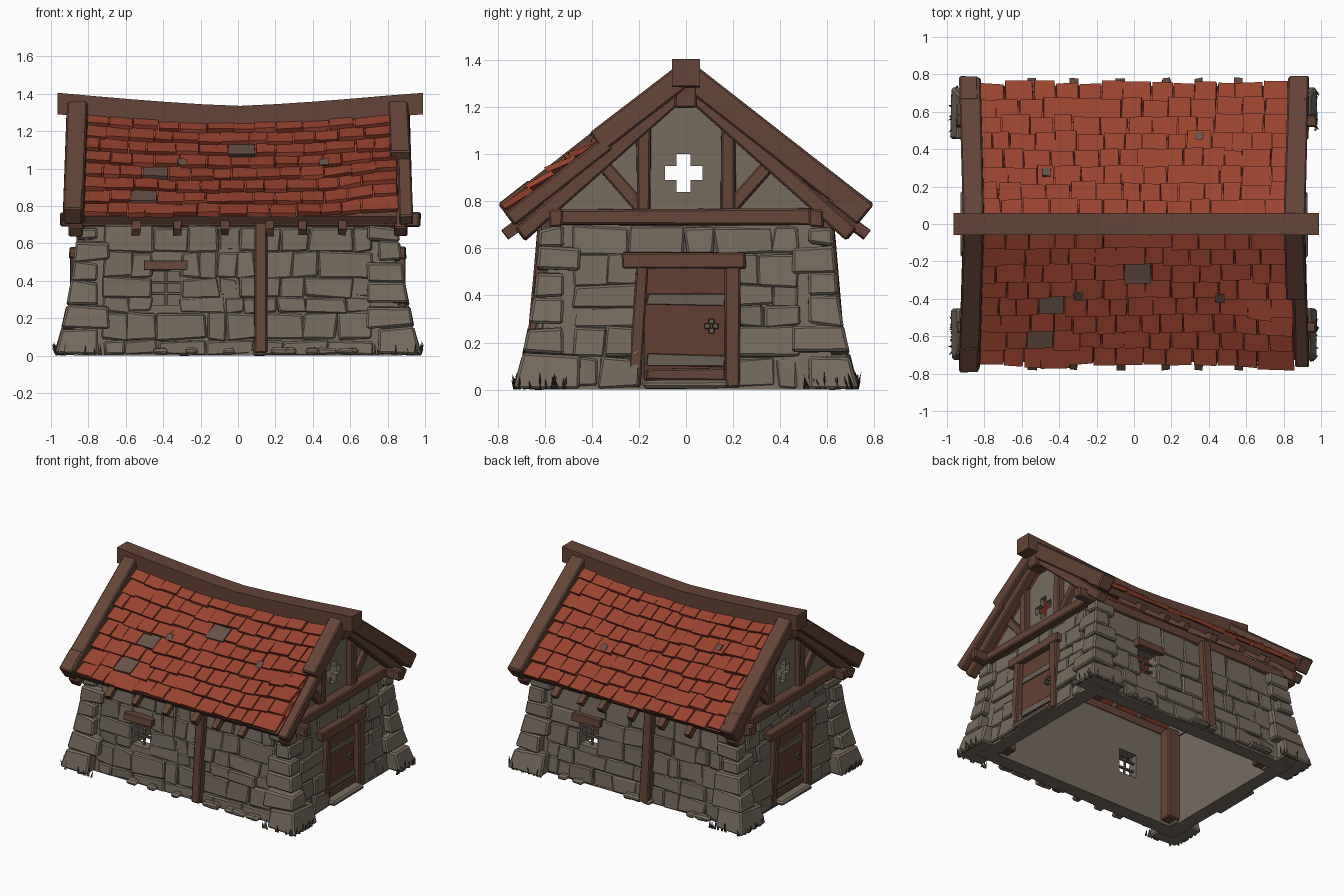
import bpy, bmesh, math, random
from mathutils import Vector

random.seed(4)
if "Cube" in bpy.data.objects:
    bpy.data.objects.remove(bpy.data.objects["Cube"])


def material(name, hexcode):
    rgb = [int(hexcode[i:i + 2], 16) / 255 for i in (0, 2, 4)]
    col = [c / 12.92 if c < 0.04 else ((c + 0.055) / 1.055) ** 2.4 for c in rgb] + [1]
    m = bpy.data.materials.new(name)
    m.use_nodes = True
    m.diffuse_color = col
    bsdf = m.node_tree.nodes["Principled BSDF"]
    bsdf.inputs["Base Color"].default_value = col
    bsdf.inputs["Roughness"].default_value = 0.9
    return m


STONE = material("stone", "766B5F")
WOOD = material("timber", "644437")
DOOR = material("door planks", "633F33")
TILE = material("clay tile", "99442E")
PATCH = material("grey patch tile", "675247")
IRON = material("weathered iron", "6A5F54")
GRASS = material("dry grass", "3E392C")


def block(bm, f, u, v, w, jit=0.0, mat=0):
    """Six-sided block whose corners pass through the mapping f(u, v, w)."""
    r = lambda: random.uniform(-jit, jit)
    p = [bm.verts.new(f(a + r(), b + r(), c + r() * 0.7)) for a in u for b in v for c in w]
    for q in ((0, 1, 3, 2), (4, 6, 7, 5), (0, 4, 5, 1), (2, 3, 7, 6), (0, 2, 6, 4), (1, 5, 7, 3)):
        bm.faces.new([p[i] for i in q]).material_index = mat


def prism(bm, pts, x0, x1):
    """Outline in the y-z plane, extruded along x."""
    a = [bm.verts.new((x0, y, z)) for y, z in pts]
    b = [bm.verts.new((x1, y, z)) for y, z in pts]
    bm.faces.new(a)
    bm.faces.new(b[::-1])
    for i in range(len(pts)):
        j = (i + 1) % len(pts)
        bm.faces.new((a[i], b[i], b[j], a[j]))


def emit(name, bm, mats, bevel=0.0):
    if bevel:
        bmesh.ops.bevel(bm, geom=bm.edges[:], offset=bevel, segments=1,
                        affect='EDGES', clamp_overlap=True)
    bmesh.ops.recalc_face_normals(bm, faces=bm.faces[:])
    me = bpy.data.meshes.new(name)
    bm.to_mesh(me)
    bm.free()
    for m in mats:
        me.materials.append(m)
    ob = bpy.data.objects.new(name, me)
    bpy.context.collection.objects.link(ob)
    return ob


def cut(ob, cutter):
    mod = ob.modifiers.new("cut", 'BOOLEAN')
    mod.object, mod.operation, mod.solver = cutter, 'DIFFERENCE', 'EXACT'
    bpy.context.view_layer.objects.active = ob
    bpy.ops.object.modifier_apply(modifier=mod.name)
    bpy.data.objects.remove(cutter)


# Mappings: the building repeats when turned half round (r = 1 or -1)
def long_wall(r):
    return lambda u, z, o: (r * u, -r * (0.63 - 0.086 * z + o), z)


def door_wall(r):
    return lambda u, z, o: (r * (0.88 - 0.086 * z + o), r * u, z)


def upright(r, x):
    return lambda u, z, o: (r * (x + o), r * u, z)


def plain(x, y, z):
    return (x, y, z)


ANG = math.atan(0.78)


def slope(r, lift=0.0, s0=0.0, bump=0.0):
    """x along the ridge, s down the slope, n out of the roof, with a sag."""
    def f(x, s, n):
        n += lift * (s - s0)
        n += bump * max(0, 1 - ((x - 0.82) / 0.3) ** 2) * max(0, 1 - ((s - 0.75) / 0.35) ** 2)
        sag = 0.055 * max(0, 1 - (x / 0.82) ** 2) * max(0, 1 - s)
        return (r * x * (0.985 + 0.025 * s), -r * (s * math.cos(ANG) + n * math.sin(ANG)),
                1.343 - s * math.sin(ANG) + n * math.cos(ANG) - sag)
    return f


# Hollow wall core with window openings and door niches
bm = bmesh.new()
loops = [[bm.verts.new((sx * x, sy * y, z)) for sx, sy in ((1, 1), (-1, 1), (-1, -1), (1, -1))]
         for x, y, z in ((0.88, 0.63, 0), (0.82, 0.57, 0.7), (0.775, 0.525, 0.7), (0.775, 0.525, 0))]
for k in range(4):
    a, b = loops[k], loops[(k + 1) % 4]
    for i in range(4):
        j = (i + 1) % 4
        bm.faces.new((a[i], a[j], b[j], b[i]))
walls = emit("wall_core", bm, [STONE])
bm = bmesh.new()
for r in (1, -1):
    block(bm, long_wall(r), (-0.46, -0.31), (0.27, 0.45), (-0.3, 0.2))
    block(bm, upright(r, 0.82), (-0.185, 0.185), (0.02, 0.54), (0, 0.2))
cut(walls, emit("opening_cutter", bm, []))

# Gable walls with a cross-shaped opening
bm = bmesh.new()
for r in (1, -1):
    prism(bm, [(-0.57, 0.68), (0.57, 0.68), (0.57, 0.78), (0, 1.24), (-0.57, 0.78)], r * 0.765, r * 0.80)
gables = emit("gable_walls", bm, [STONE])
a, b = 0.03, 0.08
cross = [(a, a), (a, b), (-a, b), (-a, a), (-b, a), (-b, -a),
         (-a, -a), (-a, -b), (a, -b), (a, -a), (b, -a), (b, a)]
bm = bmesh.new()
prism(bm, [(y - 0.01, z + 0.92) for y, z in cross], -1, 1)
cut(gables, emit("cross_cutter", bm, []))


# Rough stone facing laid in courses, leaving openings free
def facing(bm, f, half, hole):
    z = 0.0
    while z < 0.66:
        z1 = min(z + random.uniform(0.08, 0.15), 0.69)
        if z1 > 0.62:
            z1 = 0.69
        spans = [(-half, half)]
        if z < hole[3] - 0.02 and z1 > hole[2] + 0.02:
            spans = [(-half, hole[0]), (hole[1], half)]
        for u, end in spans:
            while u < end - 0.01:
                u1 = u + random.uniform(0.09, 0.27)
                if end - u1 < 0.08:
                    u1 = end
                block(bm, f, (u + 0.001, u1 - 0.001), (max(z, 0.008) + 0.001, z1 - 0.001),
                      (-0.03, random.uniform(0.004, 0.026)), 0.012)
                u = u1
        z = z1


bm = bmesh.new()
for r in (1, -1):
    facing(bm, long_wall(r), 0.72, (-0.46, -0.31, 0.27, 0.45))
    facing(bm, door_wall(r), 0.48, (-0.2, 0.2, 0, 0.54))
emit("stone_facing", bm, [STONE], 0.008)

# Battered corner piers, flaring towards the ground
bm = bmesh.new()
for sx in (1, -1):
    for sy in (1, -1):
        z = 0.0
        for h in (0.15, 0.12, 0.13, 0.1, 0.11, 0.08):
            ix, iy = random.choice(((0.69, 0.52), (0.75, 0.45)))

            def pier(u, v, w):
                return (sx * (ix + u * (0.98 - 0.28 * w + 0.15 * w * w - ix)),
                        sy * (iy + v * (0.735 - 0.30 * w + 0.2 * w * w - iy)), max(w, 0.004))
            block(bm, pier, (0, 1), (0, 1), (z + 0.002, z + h - 0.002), 0.02)
            z += h
emit("corner_piers", bm, [STONE], 0.011)

# Loose stones along the foot of the long walls, and door steps
bm = bmesh.new()
for r in (1, -1):
    for i in range(9):
        u, w = random.uniform(-0.62, 0.62), random.uniform(0.03, 0.06)
        block(bm, long_wall(r), (u - w, u + w), (0.006, 0.04), (0, 0.06), 0.006)
    block(bm, door_wall(r), (-0.18, 0.18), (0.004, 0.04), (-0.05, 0.05), 0.004)
emit("foot_stones_and_door_steps", bm, [STONE], 0.012)

# Doors with bands and pulls
bm = bmesh.new()
for r in (1, -1):
    f = upright(r, 0.835)
    block(bm, f, (-0.18, 0.18), (0.04, 0.53), (-0.03, 0.016))
    for z in (0.1, 0.36):
        block(bm, f, (-0.165, 0.165), (z, z + 0.05), (0, 0.026), 0.006, 1)
    for u, z in ((0.09, 0.27), (0.125, 0.27), (0.108, 0.29), (0.108, 0.25)):
        block(bm, f, (u - 0.012, u + 0.012), (z - 0.012, z + 0.012), (0, 0.035), 0, 1)
emit("doors", bm, [DOOR, IRON], 0.003)

bm = bmesh.new()
for r in (1, -1):
    f = upright(r, 0.84)
    left = lambda u, z, o: f(u + 0.07 * (z - 0.5), z, o)
    block(bm, left, (-0.215, -0.16), (0.01, 0.53), (-0.03, 0.055), 0.004)
    block(bm, f, (0.165, 0.23), (0.01, 0.53), (-0.03, 0.055), 0.004)
    block(bm, f, (-0.275, 0.255), (0.52, 0.58), (-0.03, 0.06), 0.008)
    block(bm, f, (-0.17, 0.17), (0.04, 0.09), (-0.03, 0.024), 0.003)
emit("door_frames", bm, [WOOD], 0.007)

# Window lintels and grilles
bm = bmesh.new()
for r in (1, -1):
    f = long_wall(r)
    block(bm, f, (-0.5, -0.27), (0.455, 0.51), (-0.03, 0.055), 0.005, 1)
    block(bm, f, (-0.392, -0.378), (0.26, 0.46), (-0.05, -0.035))
    for z in (0.325, 0.385):
        block(bm, f, (-0.47, -0.3), (z, z + 0.014), (-0.052, -0.034))
emit("window_lintels_and_grilles", bm, [IRON, WOOD], 0.002)

# Wall posts, plates, tie beams and inner corner posts
bm = bmesh.new()
for r in (1, -1):
    block(bm, long_wall(r), (0.085, 0.16), (0.012, 0.72), (-0.03, 0.06), 0.006)
    block(bm, plain, (-0.95, 0.975), (r * 0.52, r * 0.585), (0.69, 0.765), 0.005)
    block(bm, upright(r, 0.8), (-0.58, 0.57), (0.70, 0.767), (-0.02, 0.075), 0.005)
    for s in (1, -1):
        block(bm, plain, (r * 0.68, r * 0.785), (s * 0.44, s * 0.535), (0.02, 0.72))
emit("wall_timbers", bm, [WOOD], 0.008)

# Gable timbers: uprights and outward braces
bm = bmesh.new()
for r in (1, -1):
    g = upright(r, 0.8)
    for s in (1, -1):
        block(bm, g, (s * 0.15, s * 0.21), (0.75, 1.13), (-0.02, 0.045), 0.005)
        p, d = Vector((s * 0.185, 0.765)), Vector((s * 0.66, 0.75))
        q = Vector((-d.y, d.x))

        def brace(t, w, o):
            c = p + d * t + q * w
            return g(c.x, c.y, o)
        block(bm, brace, (0, 0.29), (-0.029, 0.029), (-0.02, 0.035), 0.003)
    block(bm, g, (-0.047, 0.047), (1.2, 1.31), (-0.1, 0.11), 0.004)
emit("gable_timbers", bm, [WOOD], 0.007)

# Roof underside, eave boards and rafter ends
bm = bmesh.new()
for r in (1, -1):
    f = slope(r)
    for i in range(8):
        block(bm, f, (-0.84 + 0.21 * i, -0.63 + 0.21 * i), (0, 0.935), (-0.045, -0.02), 0, 1)
    block(bm, f, (-0.84, 0.84), (0.91, 0.95), (-0.065, -0.02))
    for x in (-0.54, -0.32, -0.07, 0.17, 0.34, 0.55):
        block(bm, f, (r * x - 0.022, r * x + 0.022), (0.72, 1.025), (-0.09, -0.045), 0.005)
emit("roof_underside_and_rafters", bm, [WOOD, TILE])

# Overlapping clay tiles, a few greyed, heaved up at one corner of the front slope
bm = bmesh.new()
worn = [(-0.5, 0.6), (-0.5, 0.78), (-0.03, 0.28)]
STEP = 0.114
for r in (1, -1):
    heave = 0.045 if r == 1 else 0
    for row in range(8):
        s0 = 0.04 + STEP * row
        x = -0.84
        while x < 0.83:
            x1 = x + random.uniform(0.09, 0.16)
            if x1 > 0.76:
                x1 = 0.85
            s1 = s0 + STEP + random.uniform(-0.008, 0.012)
            grey = r == 1 and any(x <= wx < x1 and s0 <= ws < s0 + STEP for wx, ws in worn)
            block(bm, slope(r, 0.2, s0 + 0.06, heave), (x + 0.003, x1 - 0.003), (s0 - 0.02, s1),
                  (-0.025, random.uniform(-0.004, 0.005)), 0.005, int(grey))
            x = x1
# Small grey chips
for r, x, s in ((1, -0.3, 0.48), (1, 0.46, 0.49), (-1, -0.35, 0.585), (-1, 0.47, 0.34)):
    block(bm, slope(r, 0, 0, 0.045 * (r > 0)), (x - 0.022, x + 0.022), (s - 0.025, s + 0.025),
          (0.01, 0.019), 0.004, 1)
emit("roof_tiles", bm, [TILE, PATCH])

# Barge boards in two layers on each gable slope, one sunk under the heaved tiles
bm = bmesh.new()
for r in (1, -1):
    for e in (1, -1):
        f = slope(r)
        sunk = r == 1 and e == 1
        block(bm, f, (e * 0.815, e * 0.925), (0.02, 0.48 if sunk else 0.965), (-0.05, 0.05), 0.006)
        block(bm, f, (e * (0.855 if sunk else 0.825), e * 0.925), (0.44 if sunk else 0.8, 0.97),
              (-0.06, 0.005 if sunk else 0.052), 0.004)
        block(bm, slope(r, -0.062), (e * 0.825, e * 0.895), (0.06, 0.975), (-0.08, -0.01), 0.004)
emit("barge_boards", bm, [WOOD], 0.008)

# Sagging ridge beam
bm = bmesh.new()
prism(bm, [(-0.06, -0.115), (0.06, -0.115), (0.06, 0), (-0.06, 0)], -0.965, 0.99)
lengthwise = [e for e in bm.edges if abs(e.verts[0].co.x - e.verts[1].co.x) > 1]
bmesh.ops.subdivide_edges(bm, edges=lengthwise, cuts=9, use_grid_fill=True)
for v in bm.verts:
    v.co.z += 1.335 + 0.07 * min(1, abs(v.co.x) / 0.96) ** 1.3
emit("ridge_beam", bm, [WOOD])

# Grass tufts around the piers
bm = bmesh.new()
for sx in (1, -1):
    for sy in (1, -1):
        for i in range(20):
            on_end = i % 2
            c = Vector((sx * (0.97 if on_end else random.uniform(0.7, 0.96)),
                        sy * (random.uniform(0.5, 0.71) if on_end else 0.725), 0))
            lean = Vector((random.uniform(-0.01, 0.01) + sx * 0.015 * on_end,
                           random.uniform(-0.02, 0.02), random.uniform(0.04, 0.08)))
            ring = [bm.verts.new(c + Vector((math.cos(t), math.sin(t), 0)) * 0.009) for t in (0, 2.1, 4.2)]
            tip = bm.verts.new(c + lean)
            for k in range(3):
                bm.faces.new((ring[k], ring[(k + 1) % 3], tip))
emit("grass_tufts", bm, [GRASS])
